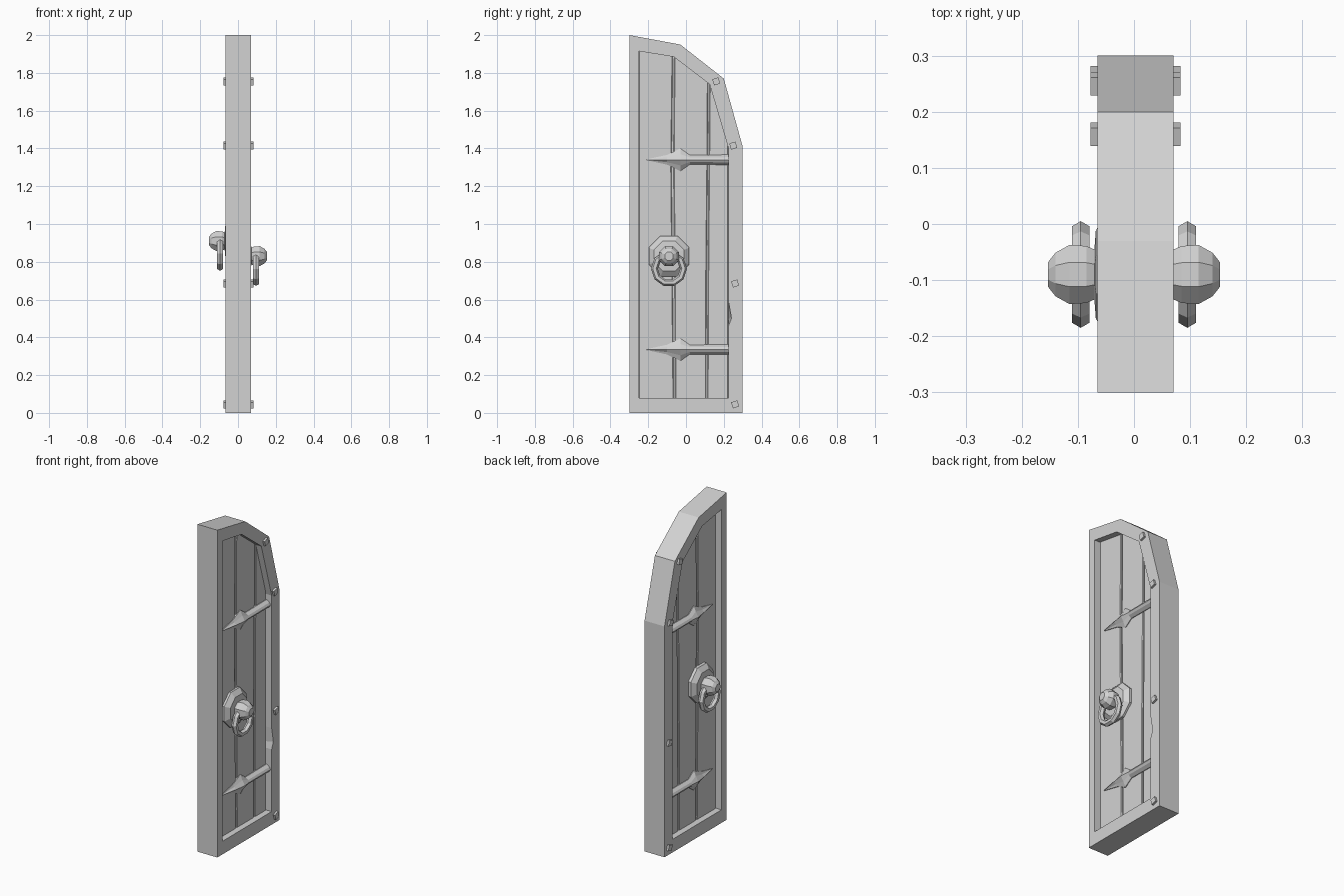
import bpy, bmesh
from math import sin, cos, pi

cube = bpy.data.objects.get("Cube")
if cube:
    bpy.data.objects.remove(cube)

grey = bpy.data.materials.new("plain grey")
grey.use_nodes = True
shade = (0.65, 0.65, 0.65, 1)
grey.diffuse_color = shade
grey.node_tree.nodes["Principled BSDF"].inputs["Base Color"].default_value = shade

MID = 0.0025        # middle of the door's thickness
PANEL = 0.03        # half thickness of the planks
FRAME = 0.0675      # half thickness of the frame


def loft(name, rings, loop=False, bevel=0):
    """Skin rings of equal length; cap the ends unless the rings form a loop."""
    bm = bmesh.new()
    rows = [[bm.verts.new(p) for p in ring] for ring in rings]
    pairs = list(zip(rows, rows[1:]))
    if loop:
        pairs.append((rows[-1], rows[0]))
    else:
        bm.faces.new(rows[0])
        bm.faces.new(rows[-1])
    for a, b in pairs:
        for i in range(len(a)):
            j = (i + 1) % len(a)
            bm.faces.new((a[i], a[j], b[j], b[i]))
    bmesh.ops.recalc_face_normals(bm, faces=bm.faces)
    mesh = bpy.data.meshes.new(name)
    bm.to_mesh(mesh)
    bm.free()
    mesh.materials.append(grey)
    obj = bpy.data.objects.new(name, mesh)
    bpy.context.collection.objects.link(obj)
    if bevel:
        mod = obj.modifiers.new("edge wear", "BEVEL")
        mod.width, mod.segments = bevel, 1
    return obj


def flat(outline, x):
    return [(MID + x, y, z) for y, z in outline]


def circle(x, y, z, r, n=8):
    return [(x, y + r * cos(2 * pi * (i + .5) / n), z + r * sin(2 * pi * (i + .5) / n))
            for i in range(n)]


# Frame, with a chip knocked out of its inner edge on one side
chip = [0.46, 0.50, 0.59]
outer = ([(-.3, 0), (.3, 0)] + [(.3, z) for z in chip]
         + [(.3, 1.41), (.2, 1.77), (-.03, 1.95), (-.3, 2)])
inner = ([(-.25, .08), (.225, .08)] + [(.225, z) for z in chip]
         + [(.225, 1.4), (.125, 1.74), (-.065, 1.885), (-.25, 1.915)])
chipped = list(inner)
chipped[3] = (.241, chip[1])
loft("frame", [flat(outer, -FRAME), flat(outer, FRAME), flat(chipped, FRAME),
               flat(inner, PANEL), flat(inner, -FRAME)], loop=True)


# Planks, running up into the curved top of the frame
def top(y):
    arch = inner[-1:-5:-1]
    for (y0, z0), (y1, z1) in zip(arch, arch[1:]):
        if y <= y1:
            return z0 + (z1 - z0) * (y - y0) / (y1 - y0) + .025
    return arch[-1][1]


def plank(name, left, right):
    outline = [(y, z) for y, z in zip(left, (.06, .7, 1.3))]
    outline += [(left[3], top(left[3])), (right[3], top(right[3]))]
    outline += [(y, z) for y, z in zip(right[2::-1], (1.3, .7, .06))]
    loft(name, [flat(outline, -PANEL), flat(outline, PANEL)], bevel=.004)


plank("front_plank", [-.25] * 4, [-.065, -.071, -.077, -.07])
plank("middle_plank", [-.057, -.06, -.066, -.062], [.106, .108, .114, .117])
plank("back_plank", [.113, .116, .121, .125], [.225] * 4)
core = [(-.26, .06), (.23, .06), (.23, 1.4), (.125, 1.75), (-.065, 1.9), (-.26, 1.92)]
loft("plank_core", [flat(core, -.02), flat(core, .02)])

# Square bolts through the frame
for n, (y, z) in enumerate([(.16, 1.755), (.25, 1.415), (.26, .685), (.26, .045)]):
    a = .3
    square = [(y + .024 * cos(a + pi / 4 + k * pi / 2), z + .024 * sin(a + pi / 4 + k * pi / 2))
              for k in range(4)]
    loft(f"bolt_{n + 1}", [flat(square, -.08), flat(square, .08)])


# Hinge straps: a half round bar ending in a spear head (y, half height, relief)
SPEAR = [(.227, .027, .03), (.02, .025, .03), (-.03, .06, .035),
         (-.1, .026, .025), (-.21, .002, .004)]


def hinge(name, side, z):
    rings = []
    for k, (y, h, d) in enumerate(SPEAR):
        shoulder = .75 if k < 2 else .5
        section = [(-h, -.01), (-h, .004), (-h * .5, d * shoulder), (0, d),
                   (h * .5, d * shoulder), (h, .004), (h, -.01)]
        rings.append([(MID + side * (PANEL + x), y, z + s) for s, x in section])
    loft(name, rings)


# Door handles: plate, ball knob and hanging ring (distance out, radius)
PLATE = [(.025, .116), (.045, .116), (.068, .086), (.0705, .05)]
KNOB = [(.06, .035), (.07, .048), (.085, .055), (.115, .057), (.14, .042), (.153, .024)]


def handle(name, side, z, shift):
    y = -.09

    def out(x):
        return MID + side * (x - MID) + shift
    for part, profile in (("plate", PLATE), ("knob", KNOB)):
        loft(f"{name}_{part}", [circle(out(x), y, z, r) for x, r in profile])
    rings = []
    for i in range(10):
        a = 2 * pi * i / 10
        ring = []
        for k in range(6):
            b = 2 * pi * k / 6
            r = .077 + .018 * cos(b)
            ring.append((out(.095 + .018 * sin(b)), y + r * cos(a), z - .067 + r * sin(a)))
        rings.append(ring)
    loft(f"{name}_ring", rings, loop=True)


for label, side, knob_z, shift in (("left", 1, .83, 0), ("right", -1, .91, -.005)):
    hinge(f"{label}_upper_hinge", side, 1.34)
    hinge(f"{label}_lower_hinge", side, .335)
    handle(f"{label}_handle", side, knob_z, shift)
